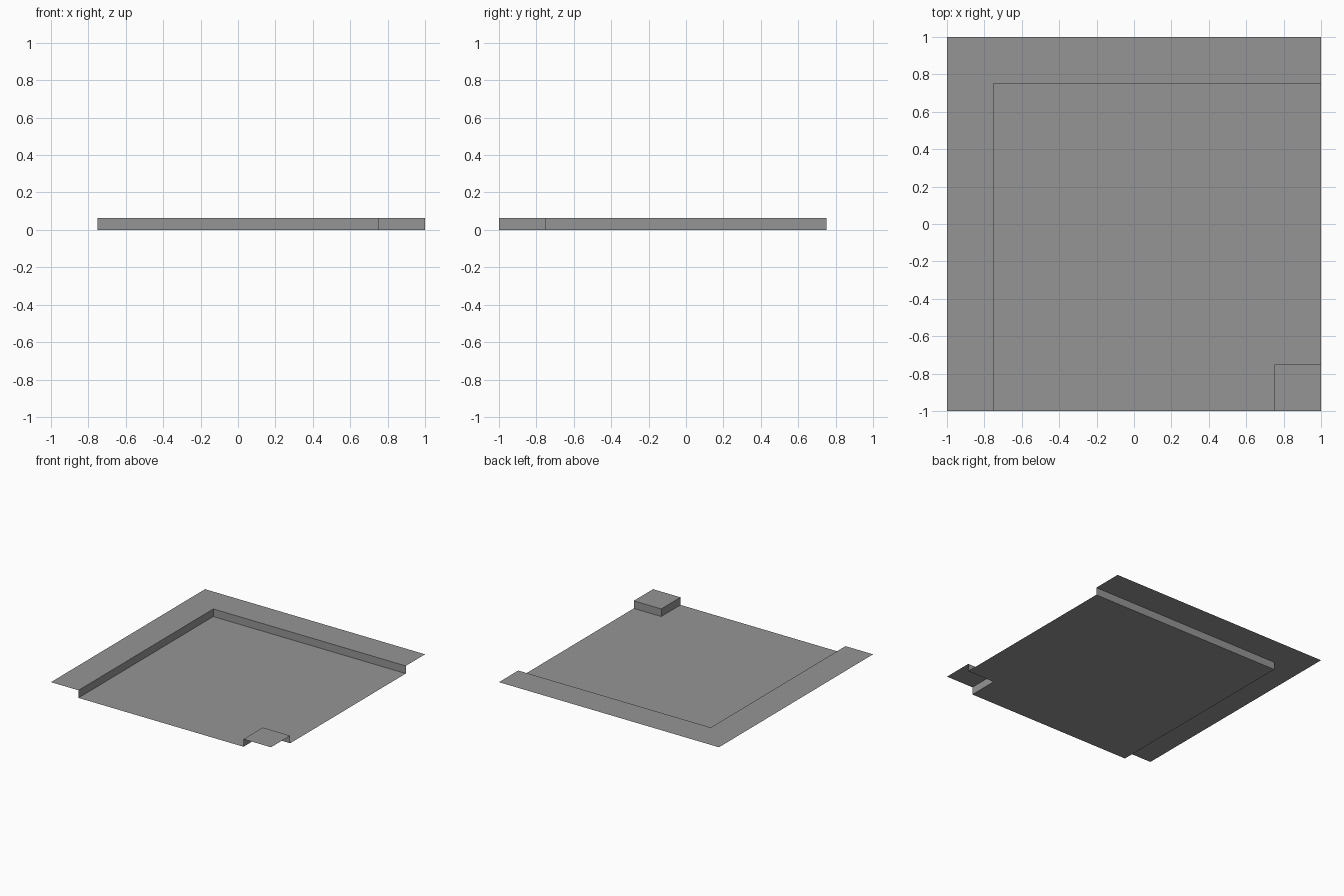
import bpy
import bmesh

if "Cube" in bpy.data.objects:
    bpy.data.objects.remove(bpy.data.objects["Cube"])

KERB = 0.0625   # pavement height above the road
IN = 0.75       # kerb line

grey = bpy.data.materials.new("concrete_grey")
grey.diffuse_color = (0.3, 0.3, 0.3, 1)
grey.use_nodes = True
grey.node_tree.nodes["Principled BSDF"].inputs["Base Color"].default_value = grey.diffuse_color


def finish(name, bm):
    mesh = bpy.data.meshes.new(name)
    bm.to_mesh(mesh)
    bm.free()
    mesh.materials.append(grey)
    obj = bpy.data.objects.new(name, mesh)
    bpy.context.collection.objects.link(obj)


def flat(name, outline, z):
    """Flat sheet with an anticlockwise outline, facing up."""
    bm = bmesh.new()
    bm.faces.new([bm.verts.new((x, y, z)) for x, y in outline])
    finish(name, bm)


def wall(name, path):
    """Upright kerb face along a path, facing right of travel."""
    bm = bmesh.new()
    low = [bm.verts.new((x, y, 0)) for x, y in path]
    high = [bm.verts.new((x, y, KERB)) for x, y in path]
    for i in range(len(path) - 1):
        bm.faces.new((low[i], low[i + 1], high[i + 1], high[i]))
    finish(name, bm)


outer_kerb = [(-IN, -1), (-IN, IN), (1, IN)]
inner_kerb = [(1, -IN), (IN, -IN), (IN, -1)]

# Sunken road surface between the two kerbs
flat("road", [(-IN, -1), (IN, -1), (IN, -IN), (1, -IN), (1, IN), (-IN, IN)], 0)

# L-shaped pavement and its kerb
flat("outer_pavement", [(-1, -1)] + [(-IN, -1), (-IN, IN), (1, IN)] + [(1, 1), (-1, 1)], KERB)
wall("outer_kerb", outer_kerb)

# Small corner pavement and its kerb
flat("corner_pavement", [(IN, -1), (1, -1), (1, -IN), (IN, -IN)], KERB)
wall("corner_kerb", inner_kerb)
